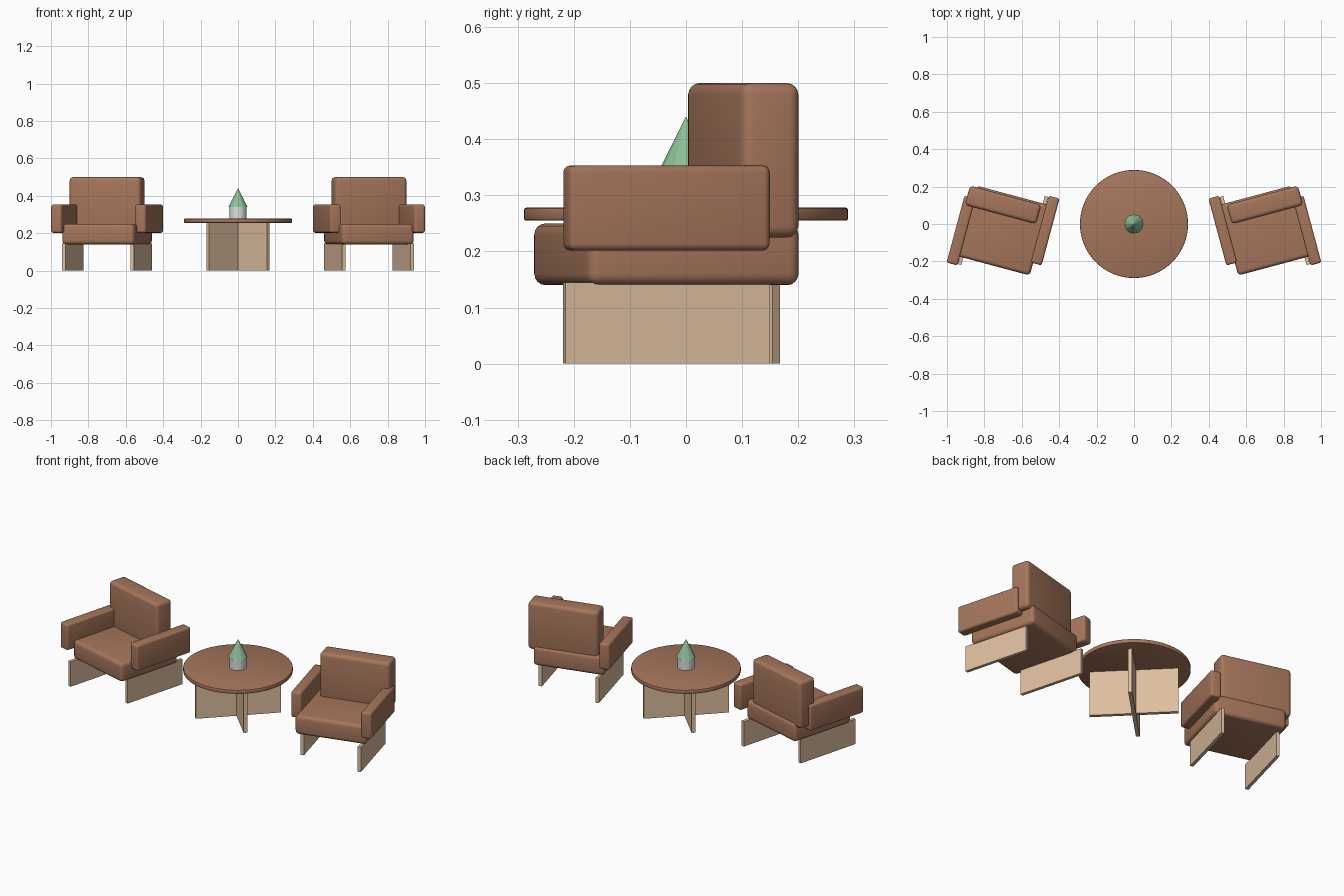
import bpy, math

if "Cube" in bpy.data.objects:
    bpy.data.objects.remove(bpy.data.objects["Cube"])


def material(name, rgb):
    m = bpy.data.materials.new(name)
    m.diffuse_color = (*rgb, 1)
    m.use_nodes = True
    m.node_tree.nodes["Principled BSDF"].inputs["Base Color"].default_value = m.diffuse_color
    return m


LEATHER = material("brown leather", (0.38, 0.18, 0.105))
WOOD = material("pale wood", (0.73, 0.52, 0.35))
CERAMIC = material("light grey ceramic", (0.72, 0.73, 0.72))
GREEN = material("plant green", (0.26, 0.52, 0.31))


def round_edges(ob, width, segments):
    if width:
        b = ob.modifiers.new("soft edges", 'BEVEL')
        b.width, b.segments = width, segments
        b.limit_method = 'ANGLE'
        bpy.ops.object.modifier_apply(modifier=b.name)
        bpy.ops.object.shade_smooth_by_angle(angle=math.radians(40))


def box(name, x, y, z0, z1, w, d, angle, mat, bevel=0.0):
    bpy.ops.mesh.primitive_cube_add(size=1, location=(x, y, (z0 + z1) / 2))
    ob = bpy.context.object
    ob.name = name
    ob.scale = (w, d, z1 - z0)
    bpy.ops.object.transform_apply(location=False, rotation=False, scale=True)
    round_edges(ob, bevel, 4)
    ob.rotation_euler.z = angle
    ob.data.materials.append(mat)
    return ob


def cylinder(name, r, z0, z1, sides, mat, bevel=0.0):
    bpy.ops.mesh.primitive_cylinder_add(vertices=sides, radius=r, depth=z1 - z0,
                                        location=(0, 0, (z0 + z1) / 2))
    ob = bpy.context.object
    ob.name = name
    ob.data.materials.append(mat)
    round_edges(ob, bevel, 2)
    bpy.ops.object.shade_smooth_by_angle(angle=math.radians(40))
    return ob


# Two armchairs: every part is turned about its own centre, mirrored left/right
for s, label in ((-1, "left"), (1, "right")):
    a = s * math.radians(15)
    cx = s * 0.70
    box(label + "_chair_seat", cx, -0.035, 0.14, 0.25, 0.40, 0.39, a, LEATHER, 0.02)
    box(label + "_chair_back", cx, 0.102, 0.225, 0.50, 0.395, 0.107, a, LEATHER, 0.02)
    for t, part in ((-1, "inner"), (1, "outer")):
        box(f"{label}_chair_{part}_arm", cx + s * t * 0.225, -0.035, 0.202, 0.353,
            0.06, 0.37, a, LEATHER, 0.012)
        box(f"{label}_chair_{part}_leg", cx + s * t * 0.183, -0.035, 0, 0.145,
            0.018, 0.377, a, WOOD)

# Round table on crossed panels
cylinder("table_top", 0.289, 0.255, 0.278, 64, LEATHER, 0.004)
for k in (-1, 1):
    box("table_leg_panel", 0, 0, 0, 0.256, 0.455, 0.02, k * math.pi / 4, WOOD)

# Pot with a faceted conical plant
cylinder("pot", 0.045, 0.277, 0.347, 32, CERAMIC)
bpy.ops.mesh.primitive_cone_add(vertices=12, radius1=0.051, radius2=0, depth=0.102,
                                location=(0, 0, 0.39))
plant = bpy.context.object
plant.name = "plant"
plant.data.materials.append(GREEN)
